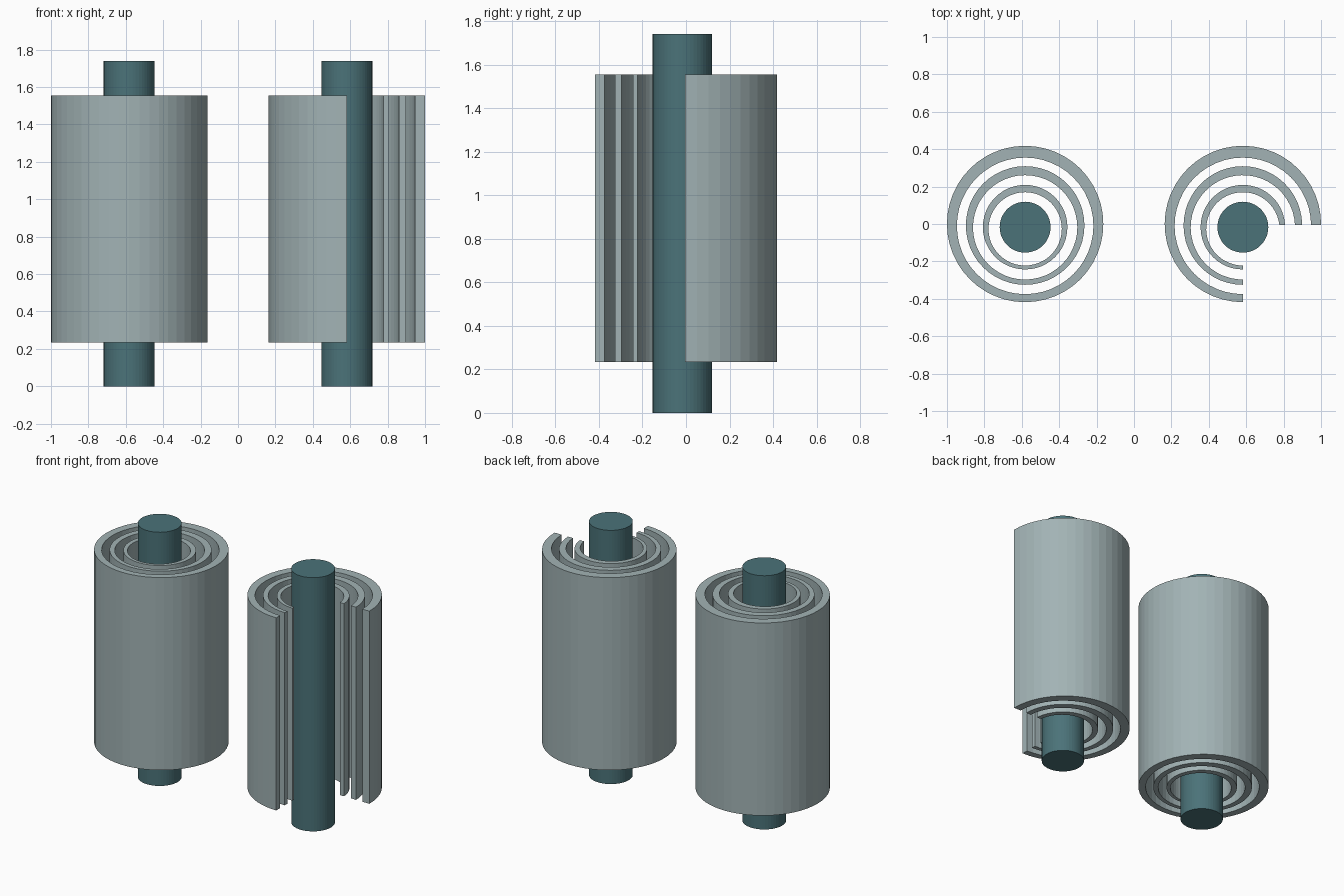
import bpy, bmesh
from math import sin, cos, pi, asin

if "Cube" in bpy.data.objects:
    bpy.data.objects.remove(bpy.data.objects["Cube"])

SEG = 48
CX = 0.582            # distance of each assembly from the middle
Z0, Z1 = 0.233, 1.554  # shell bottom and top
ROD_H, ROD_R, ROD_Y = 1.74, 0.136, -0.017
CUT_Y = -0.005        # where the cutaway stops on the right

# (outer radius, outer centre y, inner radius, inner centre y)
SHELLS = {
    "outer": (0.418, 0.0, 0.365, -0.010),
    "middle": (0.317, -0.008, 0.279, -0.018),
    "inner": (0.226, -0.017, 0.196, -0.026),
}


def material(name, color):
    m = bpy.data.materials.new(name)
    m.diffuse_color = (*color, 1)
    m.use_nodes = True
    m.node_tree.nodes["Principled BSDF"].inputs["Base Color"].default_value = m.diffuse_color
    return m


SHELL_MAT = material("pale_grey_teal", (0.36, 0.45, 0.46))
ROD_MAT = material("dark_teal", (0.07, 0.17, 0.19))


def finish(bm, name, mat):
    bmesh.ops.recalc_face_normals(bm, faces=bm.faces)
    me = bpy.data.meshes.new(name)
    bm.to_mesh(me)
    bm.free()
    me.materials.append(mat)
    bpy.context.collection.objects.link(bpy.data.objects.new(name, me))


def arc(x, r, cy, cutaway):
    """Full circle, or the three-quarter arc that leaves the front right open."""
    if not cutaway:
        return [(x + r * cos(2 * pi * i / SEG), cy + r * sin(2 * pi * i / SEG)) for i in range(SEG)]
    n = SEG * 3 // 4
    a0 = asin((CUT_Y - cy) / r)
    angles = [a0 + (1.5 * pi - a0) * i / n for i in range(n + 1)]
    return [(x + r * cos(a), cy + r * sin(a)) for a in angles]


def shell(name, x, ro, yo, ri, yi, cutaway):
    bm = bmesh.new()
    outer, inner = arc(x, ro, yo, cutaway), arc(x, ri, yi, cutaway)
    # each station is a rectangle of four corners swept around the arc
    rings = [[bm.verts.new((*o, Z0)), bm.verts.new((*o, Z1)),
              bm.verts.new((*i, Z1)), bm.verts.new((*i, Z0))]
             for o, i in zip(outer, inner)]
    pairs = list(zip(rings, rings[1:]))
    if cutaway:
        bm.faces.new(rings[0])
        bm.faces.new(rings[-1])
    else:
        pairs.append((rings[-1], rings[0]))
    for a, b in pairs:
        for k in range(4):
            j = (k + 1) % 4
            bm.faces.new((a[k], b[k], b[j], a[j]))
    finish(bm, name, SHELL_MAT)


def rod(name, x):
    bm = bmesh.new()
    bmesh.ops.create_cone(bm, cap_ends=True, segments=SEG, radius1=ROD_R,
                          radius2=ROD_R, depth=ROD_H)
    bmesh.ops.translate(bm, verts=bm.verts, vec=(x, ROD_Y, ROD_H / 2))
    finish(bm, name, ROD_MAT)


# closed assembly on the left, cutaway assembly on the right
for label, x, cutaway in (("closed", -CX, False), ("cutaway", CX, True)):
    rod(f"{label}_core_rod", x)
    for part, dims in SHELLS.items():
        shell(f"{label}_{part}_shell", x, *dims, cutaway)
